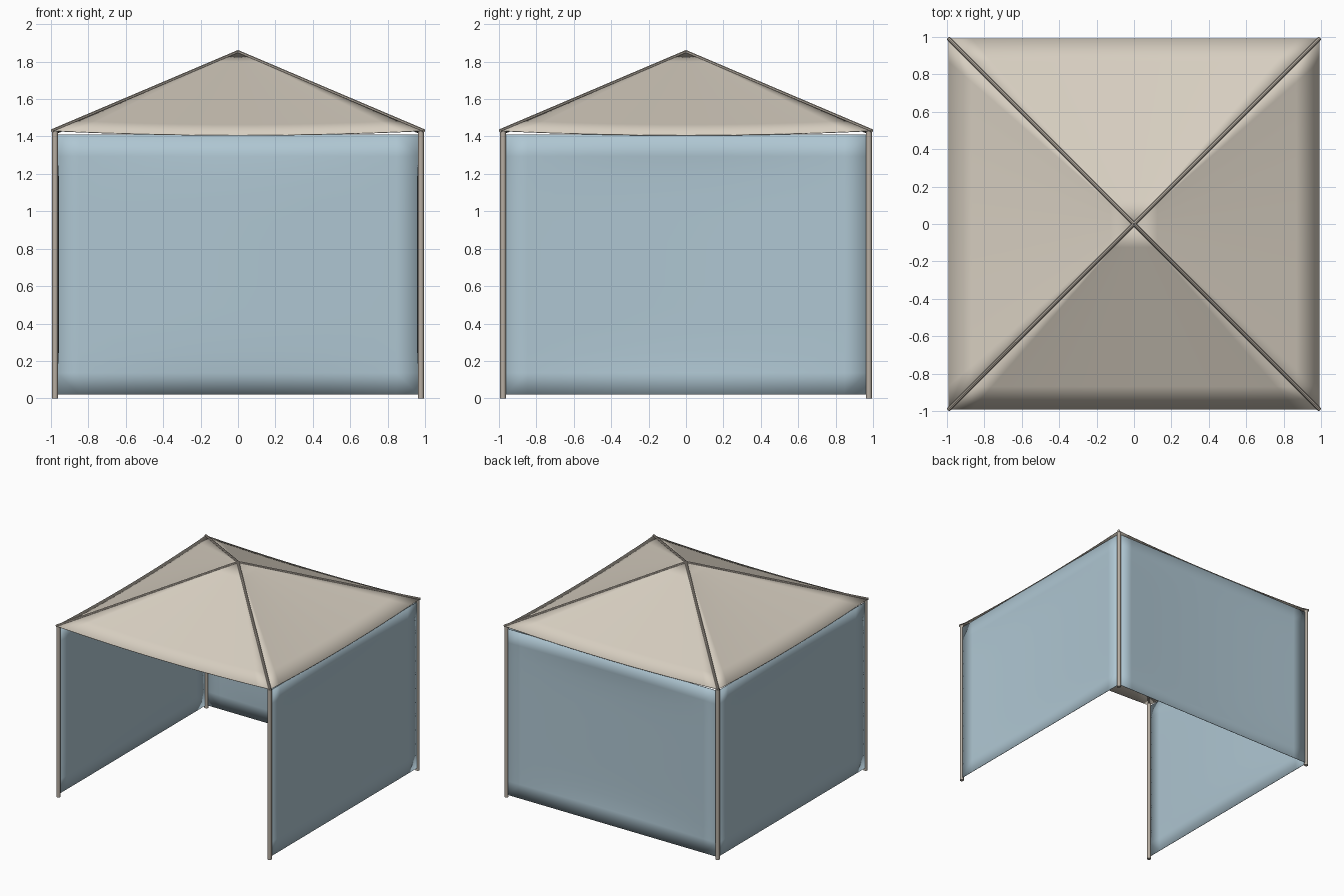
import bpy, bmesh, math
from mathutils import Vector, Matrix

if "Cube" in bpy.data.objects:
    bpy.data.objects.remove(bpy.data.objects["Cube"])

def material(name, rgb):
    m = bpy.data.materials.new(name)
    m.diffuse_color = (*rgb, 1)
    m.use_nodes = True
    m.node_tree.nodes["Principled BSDF"].inputs["Base Color"].default_value = m.diffuse_color
    return m

CANVAS = material("beige canvas", (0.68, 0.62, 0.53))
CURTAIN = material("pale blue fabric", (0.43, 0.57, 0.65))
FRAME = material("taupe metal", (0.47, 0.42, 0.36))

EAVE, APEX, HALF = 1.43, 1.852, 0.992

def finish(name, bm, mat, smooth=True):
    bmesh.ops.recalc_face_normals(bm, faces=bm.faces)
    me = bpy.data.meshes.new(name)
    bm.to_mesh(me)
    bm.free()
    me.materials.append(mat)
    ob = bpy.data.objects.new(name, me)
    bpy.context.collection.objects.link(ob)
    if smooth:
        bpy.ops.object.select_all(action='DESELECT')
        bpy.context.view_layer.objects.active = ob
        ob.select_set(True)
        bpy.ops.object.shade_smooth_by_angle(angle=math.radians(35))
    return ob

def sheet(name, point, nu, nv, angle, mat, thickness):
    """Thin cloth panel from a surface function, turned about z."""
    bm = bmesh.new()
    rows = [[bm.verts.new(point(i / nu, j / nv)) for i in range(nu + 1)]
            for j in range(nv + 1)]
    for j in range(nv):
        for i in range(nu):
            bm.faces.new((rows[j][i], rows[j][i + 1], rows[j + 1][i + 1], rows[j + 1][i]))
    bmesh.ops.remove_doubles(bm, verts=bm.verts, dist=1e-5)
    bmesh.ops.rotate(bm, verts=bm.verts, matrix=Matrix.Rotation(angle, 3, 'Z'))
    ob = finish(name, bm, mat)
    mod = ob.modifiers.new("thickness", 'SOLIDIFY')
    mod.thickness = thickness
    mod.offset = 0

def tube(name, a, b, radius, sides, mat):
    a, b = Vector(a), Vector(b)
    d = b - a
    bm = bmesh.new()
    bmesh.ops.create_cone(bm, cap_ends=True, segments=sides, radius1=radius,
                          radius2=radius, depth=d.length)
    rot = d.to_track_quat('Z', 'Y').to_matrix().to_4x4()
    bmesh.ops.transform(bm, matrix=Matrix.Translation((a + b) / 2) @ rot, verts=bm.verts)
    finish(name, bm, mat)

# roof panel: triangle from apex to a slightly sagging eave
def roof_point(u, v):
    sag = 0.024 * 4 * u * (1 - u) * v
    return ((2 * u - 1) * HALF * v, -HALF * v, APEX + (EAVE - APEX) * v - sag)

# side curtain: flat edges, belly pushed slightly inward
def wall_point(u, v):
    belly = 0.022 * math.sin(math.pi * u) * (1 - abs(2 * v - 1) ** 6)
    return ((2 * u - 1) * 0.968, -(0.98 - belly), 0.02 + 1.39 * v)

# four roof panels; curtains on right, back and left only
for k, side in enumerate(("front", "right", "back", "left")):
    sheet(side + "_roof_panel", roof_point, 16, 8, k * math.pi / 2, CANVAS, 0.004)
    if side != "front":
        sheet(side + "_curtain", wall_point, 16, 12, k * math.pi / 2, CURTAIN, 0.004)

# corner posts and ridge poles
for sx, nx in ((-1, "left"), (1, "right")):
    for sy, ny in ((-1, "front"), (1, "back")):
        tube(f"{ny}_{nx}_post", (sx * 0.978, sy * 0.978, 0),
             (sx * 0.978, sy * 0.978, EAVE), 0.016, 12, FRAME)
        tube(f"{ny}_{nx}_ridge_pole", (sx * 0.993, sy * 0.993, EAVE),
             (0, 0, APEX), 0.010, 8, FRAME)
